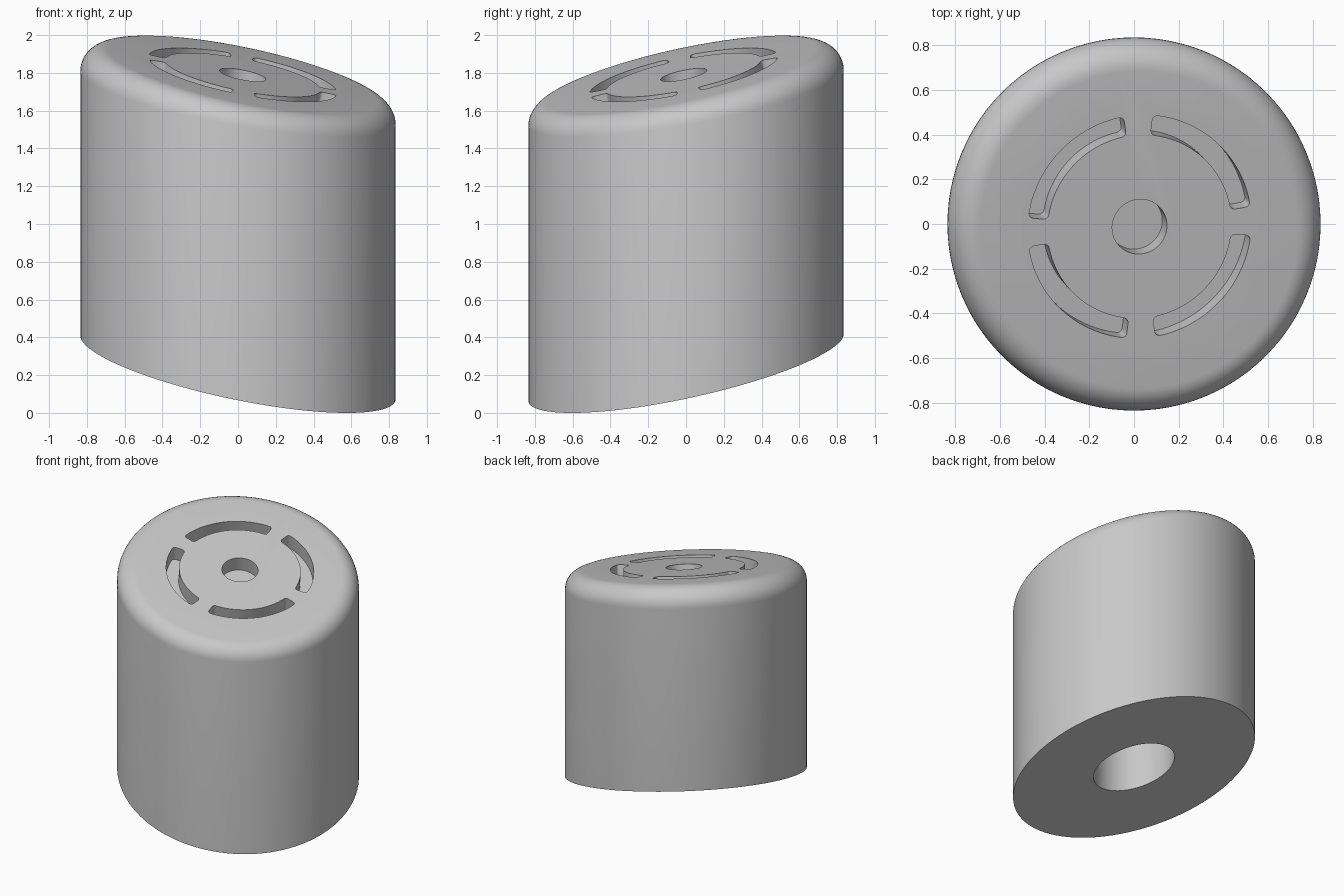
import bpy, bmesh, math
from mathutils import Vector, Matrix

if "Cube" in bpy.data.objects:
    bpy.data.objects.remove(bpy.data.objects["Cube"], do_unlink=True)

SLOPE_X, SLOPE_Y = -0.2, 0.21      # tilt shared by both end planes
RADIUS, FILLET = 0.835, 0.125
BASE_Z, TOP_Z = 0.242, 1.797
RECESS = 0.11
SEGMENTS, ARC_STEPS = 96, 10
normal = Vector((-SLOPE_X, -SLOPE_Y, 1)).normalized()

grey = bpy.data.materials.new("plain grey")
grey.use_nodes = True
colour = (0.58, 0.58, 0.58, 1)
grey.diffuse_color = colour
grey.node_tree.nodes["Principled BSDF"].inputs["Base Color"].default_value = colour


def on_plane(x, y, z0):
    return Vector((x, y, z0 + SLOPE_X * x + SLOPE_Y * y))


def make_object(name, bm):
    bmesh.ops.recalc_face_normals(bm, faces=bm.faces)
    mesh = bpy.data.meshes.new(name)
    bm.to_mesh(mesh)
    bm.free()
    mesh.materials.append(grey)
    obj = bpy.data.objects.new(name, mesh)
    bpy.context.collection.objects.link(obj)
    return obj


def loft(name, rings):
    bm = bmesh.new()
    loops = [[bm.verts.new(p) for p in ring] for ring in rings]
    count = len(loops[0])
    for low, high in zip(loops, loops[1:]):
        for i in range(count):
            j = (i + 1) % count
            bm.faces.new((low[i], low[j], high[j], high[i]))
    bm.faces.new(loops[0][::-1])
    bm.faces.new(loops[-1])
    return make_object(name, bm)


def circle(radius, count):
    for i in range(count):
        a = math.tau * i / count
        yield Vector((math.cos(a), math.sin(a), 0)) * radius


# Upright cylinder with slanted ends and a rolled upper edge
rings = [[on_plane(p.x, p.y, BASE_Z) for p in circle(RADIUS, SEGMENTS)]]
for step in range(ARC_STEPS + 1):
    ring = []
    for p in circle(RADIUS - FILLET, SEGMENTS):
        centre = on_plane(p.x, p.y, TOP_Z) - Vector((0, 0, FILLET / normal.z))
        direction = p.normalized().slerp(normal, step / ARC_STEPS)
        ring.append(centre + direction * FILLET)
    rings.append(ring)
body = loft("slanted_body", rings)

# Frame lying in the top plane, for the recesses
x_axis = Vector((1, 0, SLOPE_X)).normalized()
y_axis = normal.cross(x_axis)
frame = Matrix((x_axis, y_axis, normal)).transposed().to_4x4()
frame.translation = on_plane(0.025, -0.012, TOP_Z)


def recess(name, outline):
    return loft(name, [[frame @ Vector((p.x, p.y, z)) for p in outline]
                       for z in (-RECESS, 0.1)])


def slot_outline(middle, span=75, inner=0.42, outer=0.51, corner=0.022, steps=20):
    # Ring sector with rounded corners
    half = math.radians(span / 2)
    points = []
    for side, r in ((1, outer), (-1, inner)):
        bend = corner / r
        radial = r - side * corner
        for end in (-1, 1):
            # Corner arc, ordered along the direction of travel
            for k in range(5):
                t = math.pi / 2 * k / 4
                if end < 0:
                    t = math.pi / 2 - t
                a = side * end * (half - bend + bend * math.sin(t))
                points.append((a, radial + side * corner * math.cos(t)))
            if end < 0:
                for k in range(1, steps):
                    a = side * (-1 + 2 * k / steps) * (half - bend)
                    points.append((a, r))
    return [Vector((r * math.cos(middle + a), r * math.sin(middle + a), 0))
            for a, r in points]


# Central recess, four curved slots, and the bore from below
cutters = [recess("centre_recess", list(circle(0.125, 48)))]
for i in range(4):
    cutters.append(recess("curved_slot", slot_outline(math.radians(48 + 90 * i))))
cutters.append(loft("lower_bore", [[p + Vector((0, 0, z)) for p in circle(0.28, 64)]
                                   for z in (-0.2, 1.3)]))

bpy.context.view_layer.objects.active = body
body.select_set(True)
for cutter in cutters:
    cutter.hide_render = True
    cut = body.modifiers.new(cutter.name, "BOOLEAN")
    cut.operation = "DIFFERENCE"
    cut.solver = "EXACT"
    cut.object = cutter
    bpy.ops.object.modifier_apply(modifier=cut.name)
for cutter in cutters:
    bpy.data.objects.remove(cutter, do_unlink=True)

bpy.ops.object.shade_smooth_by_angle(angle=math.radians(30))
